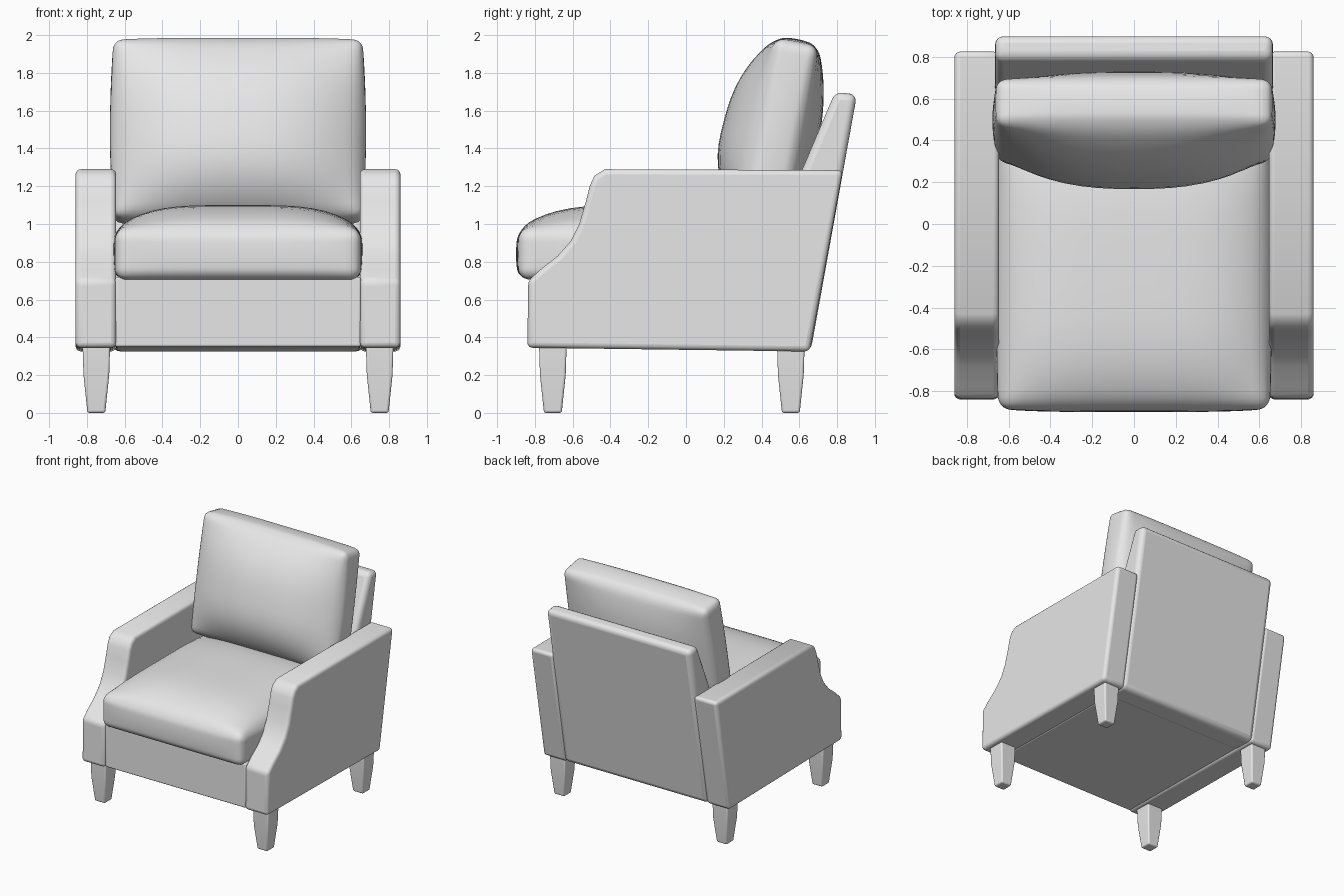
import bpy
import bmesh
import math
from mathutils import Vector, Matrix

if "Cube" in bpy.data.objects:
    bpy.data.objects.remove(bpy.data.objects["Cube"], do_unlink=True)

GREY = (0.8, 0.8, 0.8, 1.0)
fabric = bpy.data.materials.new("plain_grey")
fabric.use_nodes = True
fabric.diffuse_color = GREY
fabric.node_tree.nodes["Principled BSDF"].inputs["Base Color"].default_value = GREY


def finish(name, bm, bevel=0.0, angle=40):
    """Turn a bmesh into a named, smooth-shaded object."""
    bmesh.ops.recalc_face_normals(bm, faces=bm.faces[:])
    mesh = bpy.data.meshes.new(name)
    bm.to_mesh(mesh)
    bm.free()
    mesh.materials.append(fabric)
    obj = bpy.data.objects.new(name, mesh)
    bpy.context.collection.objects.link(obj)
    if bevel:
        mod = obj.modifiers.new("soft_edges", 'BEVEL')
        mod.width = bevel
        mod.segments = 4
        mod.limit_method = 'ANGLE'
        mod.angle_limit = math.radians(35)
    bpy.ops.object.select_all(action='DESELECT')
    obj.select_set(True)
    bpy.context.view_layer.objects.active = obj
    bpy.ops.object.shade_smooth_by_angle(angle=math.radians(angle))
    return obj


def panel(name, profile, x0, x1, bevel):
    """Extrude a side (y, z) profile from x0 to x1."""
    bm = bmesh.new()
    face = bm.faces.new([bm.verts.new((x0, y, z)) for y, z in profile])
    ext = bmesh.ops.extrude_face_region(bm, geom=[face])
    moved = [g for g in ext["geom"] if isinstance(g, bmesh.types.BMVert)]
    bmesh.ops.translate(bm, vec=(x1 - x0, 0, 0), verts=moved)
    return finish(name, bm, bevel)


def cushion(name, half, radius, crown, power, skew, edge, matrix):
    """Rounded box, crowned on its two large faces (local +z and -z)."""
    bm = bmesh.new()
    bmesh.ops.create_cube(bm, size=2)
    bmesh.ops.subdivide_edges(bm, edges=bm.edges[:], cuts=23, use_grid_fill=True)
    half = Vector(half)
    core = half - Vector((radius,) * 3)
    for vert in bm.verts:
        # crowd the grid towards the edges, then round them
        p = Vector([math.sin(c * math.pi / 2) * h for c, h in zip(vert.co, half)])
        inner = Vector([max(-k, min(k, c)) for c, k in zip(p, core)])
        out = p - inner
        if out.length > 1e-6:
            p = inner + out.normalized() * radius
        u, v, w = (p[i] / half[i] for i in range(3))
        swell = (1 - abs(u) ** power) * (1 - abs(v) ** power) * (1 - skew * v)
        p.z += w * swell * (crown[0] if w > 0 else crown[1])
        # slightly puffed boxing around the sides
        p.x += edge * u * (1 - v * v) * (1 - w * w)
        p.y += edge * v * (1 - u ** 4) * (1 - w * w)
        vert.co = p
    bm.transform(matrix)
    return finish(name, bm, angle=50)


def leg(name, x, y):
    """Square tapered foot."""
    bm = bmesh.new()
    rings = []
    for z, r in ((0, 0.047), (0.2, 0.068), (0.36, 0.073)):
        rings.append([bm.verts.new((x + sx * r, y + sy * r, z))
                      for sx, sy in ((-1, -1), (1, -1), (1, 1), (-1, 1))])
    for low, high in zip(rings, rings[1:]):
        for i in range(4):
            j = (i + 1) % 4
            bm.faces.new((low[i], low[j], high[j], high[i]))
    bm.faces.new(rings[0])
    bm.faces.new(rings[-1])
    return finish(name, bm, bevel=0.012, angle=45)


# arms with scooped fronts, and legs
arm_profile = [(-0.84, 0.345), (-0.835, 0.70), (-0.77, 0.76), (-0.68, 0.83),
               (-0.61, 0.91), (-0.565, 1.0), (-0.53, 1.12), (-0.51, 1.2),
               (-0.485, 1.255), (-0.43, 1.29), (0.83, 1.285), (0.655, 0.325)]
for side, s in (("left", 1), ("right", -1)):
    panel(side + "_arm", arm_profile, s * 0.645, s * 0.86, 0.028)
    leg("front_" + side + "_leg", s * 0.75, -0.705)
    leg("back_" + side + "_leg", s * 0.75, 0.555)

# seat base and raked backrest
panel("seat_base", [(-0.825, 0.35), (-0.825, 0.72), (0.6, 0.72), (0.6, 0.335)],
      -0.65, 0.65, 0.012)
panel("backrest", [(0.66, 0.325), (0.905, 1.685), (0.79, 1.70), (0.62, 1.3),
                   (0.48, 0.95), (0.45, 0.33)], -0.665, 0.665, 0.04)

# loose seat cushion
cushion("seat_cushion", (0.65, 0.69, 0.135), 0.06, (0.125, 0.0), 4, 0.0, 0.015,
        Matrix.Translation((0, -0.195, 0.84)))

# loose back cushion: local +z faces the front, local +y runs up the lean
tilt = Matrix.Rotation(math.radians(90 - 11), 4, 'X')
cushion("back_cushion", (0.66, 0.48, 0.115), 0.05, (0.185, 0.1), 2.7, 0.18, 0.018,
        Matrix.Translation((0, 0.495, 1.49)) @ tilt)
